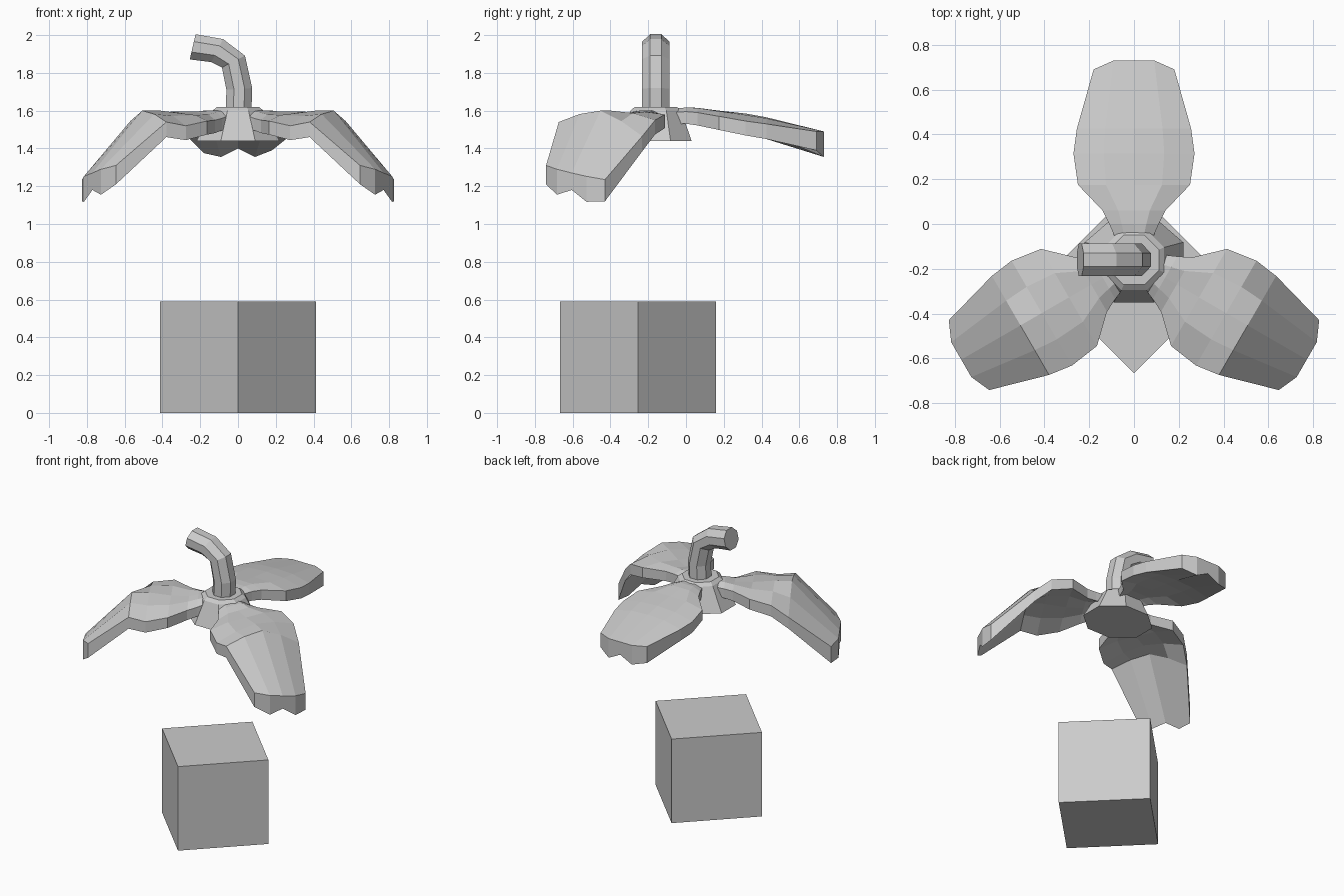
import bpy, bmesh, math
from mathutils import Vector

if "Cube" in bpy.data.objects:
    bpy.data.objects.remove(bpy.data.objects["Cube"])

grey = bpy.data.materials.new("plain grey")
grey.diffuse_color = (0.6, 0.6, 0.6, 1)
grey.use_nodes = True
grey.node_tree.nodes["Principled BSDF"].inputs["Base Color"].default_value = grey.diffuse_color
HUB_Y = -0.16


def finish(name, bm):
    bmesh.ops.recalc_face_normals(bm, faces=bm.faces)
    me = bpy.data.meshes.new(name)
    bm.to_mesh(me)
    bm.free()
    me.materials.append(grey)
    ob = bpy.data.objects.new(name, me)
    bpy.context.collection.objects.link(ob)
    return ob


def loft(name, rings):
    """Closed solid through rings with equal point counts."""
    bm = bmesh.new()
    vs = [[bm.verts.new(p) for p in ring] for ring in rings]
    n = len(vs[0])
    for a, b in zip(vs, vs[1:]):
        for i in range(n):
            j = (i + 1) % n
            bm.faces.new((a[i], a[j], b[j], b[i]))
    bm.faces.new(vs[0])
    bm.faces.new(vs[-1])
    return finish(name, bm)


def octagon():
    return [math.radians(22.5 + 45 * i) for i in range(8)]


# base block: cube turned 45 degrees
d = 0.413
loft("base_block", [[(d, -0.253, z), (0, -0.253 + d, z), (-d, -0.253, z), (0, -0.253 - d, z)]
                    for z in (0, 0.59)])

# crown joining the petals
loft("crown", [[(rx * math.cos(t), HUB_Y + ry * math.sin(t), z) for t in octagon()]
               for rx, ry, z in ((0.238, 0.205, 1.44), (0.146, 0.146, 1.60), (0.12, 0.12, 1.62))])

# bent stem: centre x, centre z, lean in degrees
rings = []
for cx, cz, lean in ((0.003, 1.60, 0), (0.007, 1.715, 4), (-0.024, 1.86, 27),
                     (-0.11, 1.918, 63), (-0.24, 1.938, 77)):
    a = math.radians(lean)
    side = Vector((math.cos(a), 0, math.sin(a)))
    rings.append([Vector((cx, HUB_Y, cz)) + 0.074 * math.cos(t) * side
                  + Vector((0, 0.078 * math.sin(t), 0)) for t in octagon()])
loft("stem", rings)

# petals: rows of radius, half width, then top heights (near edge, middle, far edge)
PLAN = ((0.09, 0.08), (0.16, 0.11), (0.22, 0.14), (0.335, 0.25),
        (0.475, 0.27), (0.585, 0.255), (0.89, 0.18))
BACK_Z = ((1.59, 1.605, 1.59), (1.595, 1.615, 1.595), (1.59, 1.615, 1.59), (1.57, 1.60, 1.57),
          (1.545, 1.585, 1.545), (1.53, 1.565, 1.53), (1.49, 1.49, 1.49))
SIDE_Z = ((1.58, 1.60, 1.58), (1.56, 1.60, 1.58), (1.55, 1.585, 1.58), (1.545, 1.585, 1.58),
          (1.52, 1.60, 1.55), (1.54, 1.60, 1.465), (1.31, 1.27, 1.235))
COLS = (-1, -0.5, 0, 0.5, 1)
TIP_DROP = (0.10, 0.135, 0.09, 0.135, 0.115)   # notched lower lip


def petal(name, angle, heights, mirror=1):
    a = math.radians(angle)
    u, v = Vector((math.cos(a), math.sin(a))), Vector((-math.sin(a), math.cos(a)))
    rings = []
    for k, ((r, w), (z0, z1, z2)) in enumerate(zip(PLAN, heights)):
        tip = k == len(PLAN) - 1
        bulge = 0 if tip else 0.012
        zs = (z0, (z0 + z1) / 2 + bulge, z1, (z1 + z2) / 2 + bulge, z2)
        top, low = [], []
        for i, c in enumerate(COLS):
            p = u * (r - (0.04 if tip and abs(c) == 1 else 0)) + v * (w * c)
            drop = TIP_DROP[i] if tip else 0.06 + 0.004 * k
            top.append((p.x * mirror, p.y + HUB_Y, zs[i]))
            low.append((p.x * mirror, p.y + HUB_Y, zs[i] - drop))
        rings.append(top + low[::-1])
    # split the end caps into strips so the notched tip stays clean
    ob = loft(name, rings)
    bm = bmesh.new()
    bm.from_mesh(ob.data)
    bmesh.ops.triangulate(bm, faces=[f for f in bm.faces if len(f.verts) > 4])
    bm.to_mesh(ob.data)
    bm.free()


petal("back_petal", 90, BACK_Z)
petal("right_petal", -30, SIDE_Z)
petal("left_petal", -30, SIDE_Z, -1)
